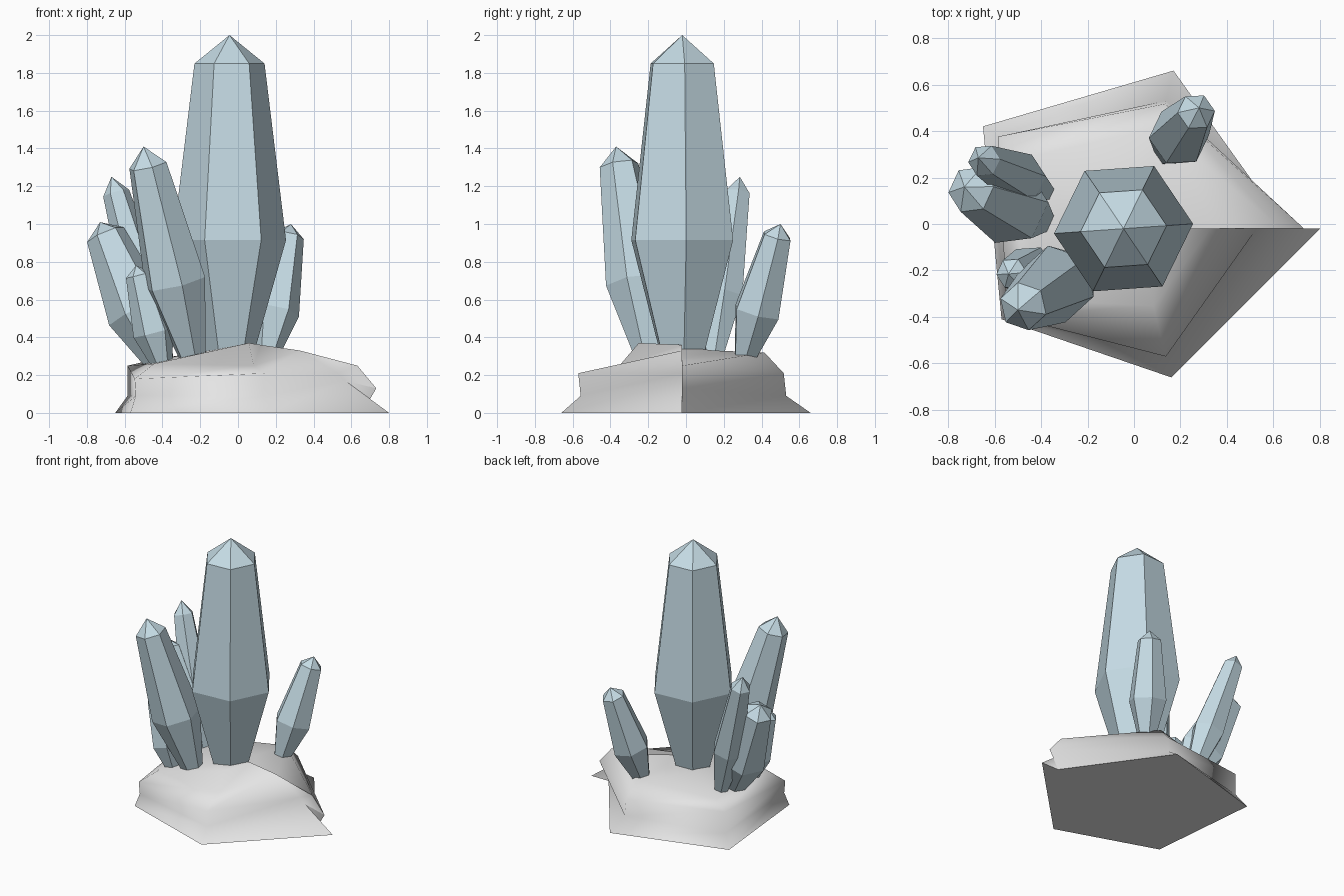
import bpy, bmesh, math
from mathutils import Vector

if "Cube" in bpy.data.objects:
    bpy.data.objects.remove(bpy.data.objects["Cube"])


def material(name, rgb):
    m = bpy.data.materials.new(name)
    m.diffuse_color = (*rgb, 1)
    m.use_nodes = True
    m.node_tree.nodes["Principled BSDF"].inputs["Base Color"].default_value = m.diffuse_color
    return m


CRYSTAL = material("pale_blue_crystal", (0.56, 0.71, 0.78))
ROCK = material("light_grey_rock", (0.78, 0.78, 0.78))


def finish(name, bm, mat):
    bmesh.ops.recalc_face_normals(bm, faces=bm.faces)
    me = bpy.data.meshes.new(name)
    bm.to_mesh(me)
    bm.free()
    me.materials.append(mat)
    ob = bpy.data.objects.new(name, me)
    bpy.context.collection.objects.link(ob)
    return ob


def bridge(bm, a, b):
    n = len(a)
    for i in range(n):
        j = (i + 1) % n
        bm.faces.new((a[i], a[j], b[j], b[i]))


def crystal(name, base, tip, radius, twist):
    """Six-sided crystal: narrow foot, wide belt, tapered shaft, pointed tip."""
    base, tip = Vector(base), Vector(tip)
    axis = tip - base
    rot = Vector((0, 0, 1)).rotation_difference(axis)
    bm = bmesh.new()
    rings = []
    for t, k in ((0, 0.37), (0.38, 1), (0.914, 0.62)):
        ring = []
        for i in range(6):
            a = math.radians(twist + 60 * i)
            off = Vector((math.cos(a), math.sin(a), 0)) * radius * k
            ring.append(bm.verts.new(base + axis * t + rot @ off))
        rings.append(ring)
    bm.faces.new(rings[0])
    bridge(bm, rings[0], rings[1])
    bridge(bm, rings[1], rings[2])
    top = bm.verts.new(tip)
    for i in range(6):
        bm.faces.new((rings[2][i], rings[2][(i + 1) % 6], top))
    finish(name, bm, CRYSTAL)


# Crystals: base point, tip point, belt radius, twist
crystal("main_crystal", (-0.045, -0.02, 0.25), (-0.045, -0.02, 2.0), 0.3, 4)
crystal("front_left_crystal", (-0.23, -0.19, 0.25), (-0.50, -0.37, 1.41), 0.17, -18)
crystal("back_left_crystal", (-0.38, 0.14, 0.24), (-0.67, 0.285, 1.25), 0.115, 4)
crystal("left_crystal", (-0.40, 0.02, 0.23), (-0.73, 0.16, 1.01), 0.17, 5)
crystal("small_front_crystal", (-0.39, -0.19, 0.21), (-0.54, -0.215, 0.78), 0.11, 4)
crystal("back_right_crystal", (0.14, 0.30, 0.25), (0.28, 0.50, 1.0), 0.132, 4)

# Rock: five-cornered mound with a step where the outline starts and ends
corners = [(0.8, -0.02), (0.17, 0.66), (-0.65, 0.42), (-0.57, -0.41), (0.16, -0.66), (0.8, -0.02)]
profiles = [  # (fraction of the corner distance, height)
    [(.82, 0), (.915, .13), (.79, .25), (.41, .285), (.2, .33)],
    [(1, 0), (.81, .09), (.79, .21), (.64, .32), (.25, .33)],
    [(1, 0), (.9, .09), (.9, .25), (.7, .28), (.25, .33)],
    [(1, 0), (.95, .09), (.96, .18), (.78, .26), (.25, .33)],
    [(1, 0), (.84, .09), (.86, .21), (.52, .25), (.36, .37)],
    [(1, 0), (.71, .17), (.66, .21), (.41, .33), (.15, .36)],
]
bm = bmesh.new()
cols = []
for (x, y), prof in zip(corners, profiles):
    cols.append([bm.verts.new((x * f, -0.02 + (y + 0.02) * f, z)) for f, z in prof])
apex = bm.verts.new((0, -0.02, 0.35))
rows = list(zip(*cols))
for a, b in zip(rows, rows[1:]):
    bridge(bm, a, b)
for i in range(6):
    bm.faces.new((rows[-1][i], rows[-1][(i + 1) % 6], apex))
bm.faces.new(rows[0])
rock = finish("rock_base", bm, ROCK)
bpy.context.view_layer.objects.active = rock
rock.select_set(True)
bpy.ops.object.shade_smooth_by_angle(angle=math.radians(75))
